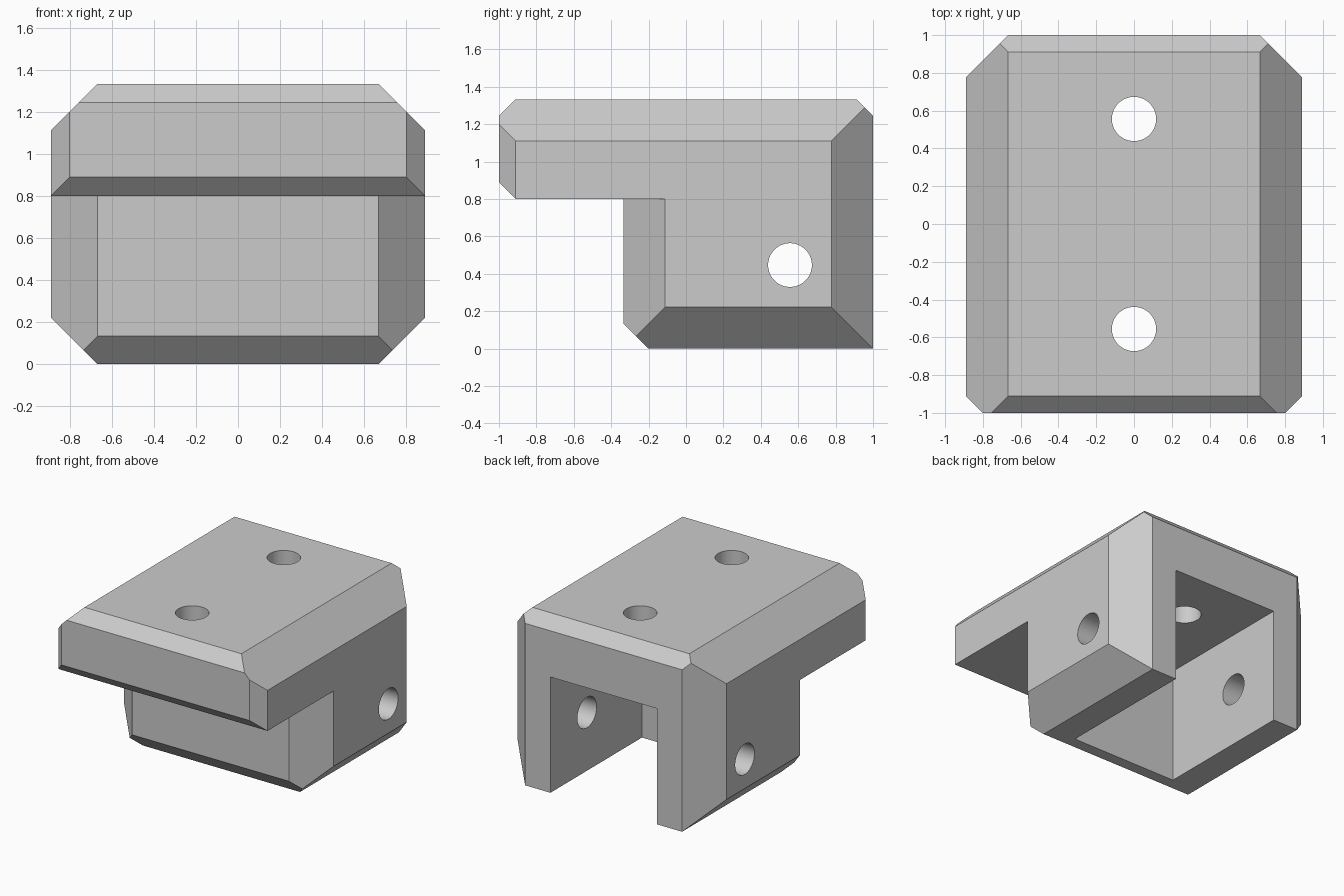
import bpy
import bmesh
from mathutils import Vector, Matrix

cube = bpy.data.objects.get("Cube")
if cube:
    bpy.data.objects.remove(cube, do_unlink=True)

grey = bpy.data.materials.new("light grey")
grey.use_nodes = True
COLOUR = (0.6, 0.6, 0.6, 1)
grey.diffuse_color = COLOUR
grey.node_tree.nodes["Principled BSDF"].inputs["Base Color"].default_value = COLOUR


def make_object(name, bm):
    bmesh.ops.recalc_face_normals(bm, faces=bm.faces[:])
    mesh = bpy.data.meshes.new(name)
    bm.to_mesh(mesh)
    bm.free()
    mesh.materials.append(grey)
    ob = bpy.data.objects.new(name, mesh)
    bpy.context.scene.collection.objects.link(ob)
    return ob


def prism(points, offset):
    """Extrude a closed outline along a vector."""
    bm = bmesh.new()
    face = bm.faces.new([bm.verts.new(p) for p in points])
    side = bmesh.ops.extrude_face_region(bm, geom=[face])["geom"]
    bmesh.ops.translate(bm, vec=offset, verts=[v for v in side if isinstance(v, bmesh.types.BMVert)])
    return bm


def cut(ob, bm):
    """Subtract a solid from the object."""
    cutter = make_object("cutter", bm)
    cutter.hide_render = True
    mod = ob.modifiers.new("cut", 'BOOLEAN')
    mod.operation = 'DIFFERENCE'
    mod.solver = 'EXACT'
    mod.object = cutter
    bpy.context.view_layer.objects.active = ob
    bpy.ops.object.modifier_apply(modifier=mod.name)
    bpy.data.objects.remove(cutter, do_unlink=True)


def drill(ob, centre, axis, depth):
    bm = bmesh.new()
    turn = Vector((0, 0, 1)).rotation_difference(Vector(axis)).to_matrix().to_4x4()
    bmesh.ops.create_cone(bm, cap_ends=True, segments=64, radius1=0.117, radius2=0.117,
                          depth=depth, matrix=Matrix.Translation(centre) @ turn)
    cut(ob, bm)


# Stepped side profile, extruded across the width
W = 0.889
profile = [(-1, 0.889), (-1, 1.244), (-0.911, 1.333), (0.911, 1.333), (1, 1.244),
           (1, 0), (-0.2, 0), (-0.333, 0.133), (-0.333, 0.8), (-0.911, 0.8)]
body = prism([(-W, y, z) for y, z in profile], (2 * W, 0, 0))

# Chamfers on both sides: top, bottom, back corners, front corners
for s in (-1, 1):
    for normal, dist in (((s, 0, 1), 2.0), ((s, 0, -1), 0.667),
                         ((s, 1, 0), 1.667), ((s, -1, 0), 1.8)):
        n = Vector(normal)
        bmesh.ops.bisect_plane(body, geom=body.verts[:] + body.edges[:] + body.faces[:],
                               dist=1e-5, plane_co=n * dist / n.length_squared,
                               plane_no=n, clear_outer=True)
        bmesh.ops.holes_fill(body, edges=[e for e in body.edges if e.is_boundary], sides=0)
bracket = make_object("bracket_body", body)

# Chamfers on the front corners below the overhang
for s in (-1, 1):
    wedge = [(s * 0.567, -0.433, -0.1), (s * 0.989, -0.433, -0.1), (s * 0.989, -0.011, -0.1)]
    cut(bracket, prism(wedge, (0, 0, 0.9)))

# Pocket open to the back and the bottom
P = 0.452
cut(bracket, prism([(-P, -0.111, -0.2), (P, -0.111, -0.2), (P, 1.2, -0.2), (-P, 1.2, -0.2)],
                   (0, 0, 1.089)))

# Screw holes through the top plate and both side walls
for y in (-0.556, 0.556):
    drill(bracket, (0, y, 1.1), (0, 0, 1), 1.0)
drill(bracket, (0, 0.556, 0.447), (1, 0, 0), 2.2)

# Smooth hole walls, crisp chamfers
bpy.ops.object.select_all(action='DESELECT')
bracket.select_set(True)
bpy.context.view_layer.objects.active = bracket
bpy.ops.object.shade_smooth_by_angle(angle=0.5)
